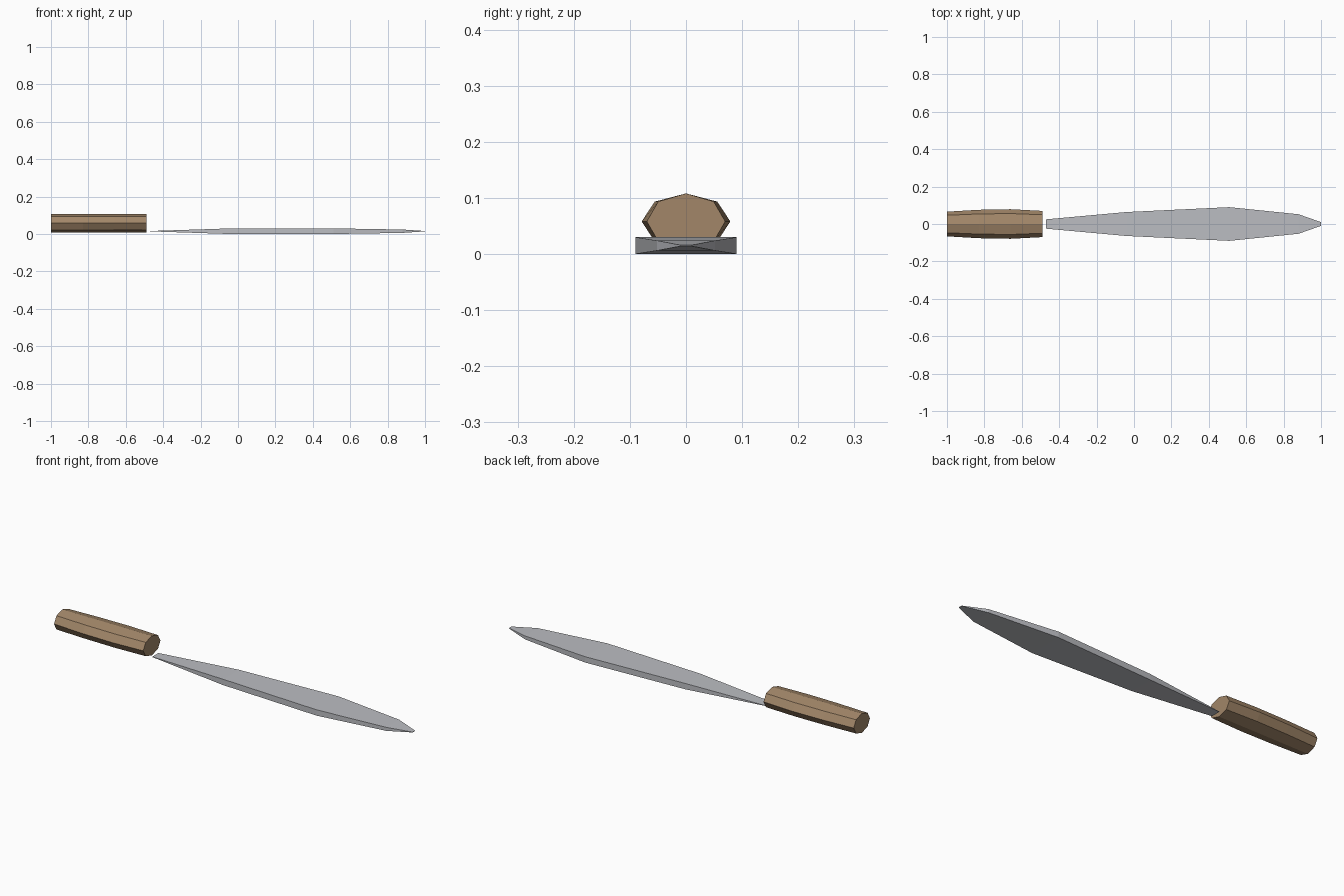
import bpy
import bmesh
from math import sin, cos, pi

if "Cube" in bpy.data.objects:
    bpy.data.objects.remove(bpy.data.objects["Cube"])


def loft(name, sections):
    """Bridge rings of equal point count and cap both ends."""
    bm = bmesh.new()
    rings = [[bm.verts.new(p) for p in ring] for ring in sections]
    n = len(rings[0])
    for a, b in zip(rings, rings[1:]):
        for i in range(n):
            j = (i + 1) % n
            bm.faces.new((a[i], a[j], b[j], b[i]))
    bm.faces.new(rings[0])
    bm.faces.new(rings[-1])
    bmesh.ops.recalc_face_normals(bm, faces=bm.faces)
    mesh = bpy.data.meshes.new(name)
    bm.to_mesh(mesh)
    bm.free()
    obj = bpy.data.objects.new(name, mesh)
    bpy.context.collection.objects.link(obj)
    return obj


def octagon(x, half_width):
    return [(x, half_width * sin(i * pi / 4), 0.058 + 0.05 * cos(i * pi / 4))
            for i in range(8)]


def slab(x, w, t):
    z = 0.015
    return [(x, -w, z - t), (x, w, z - t), (x, w, z + t), (x, -w, z + t)]


# Wooden grip: eight-sided, slightly swollen in the middle
handle = loft("handle", [octagon(x, w) for x, w in
              [(-1.0, 0.066), (-0.83, 0.076), (-0.66, 0.079), (-0.49, 0.07)]])
wood = bpy.data.materials.new("wood")
wood.diffuse_color = (0.36, 0.24, 0.14, 1)
wood.use_nodes = True
wood.node_tree.nodes["Principled BSDF"].inputs["Base Color"].default_value = wood.diffuse_color
handle.data.materials.append(wood)

# Leaf-shaped blade: flat slab thinning towards both ends
blade = loft("blade", [slab(x, w, t) for x, w, t in
             [(-0.47, 0.025, 0.001), (-0.04, 0.064, 0.015),
              (0.51, 0.09, 0.015), (0.88, 0.052, 0.009), (1.0, 0.01, 0.001)]])
steel = bpy.data.materials.new("steel")
steel.diffuse_color = (0.5, 0.51, 0.54, 1)
steel.use_nodes = True
steel.node_tree.nodes["Principled BSDF"].inputs["Base Color"].default_value = steel.diffuse_color
blade.data.materials.append(steel)
